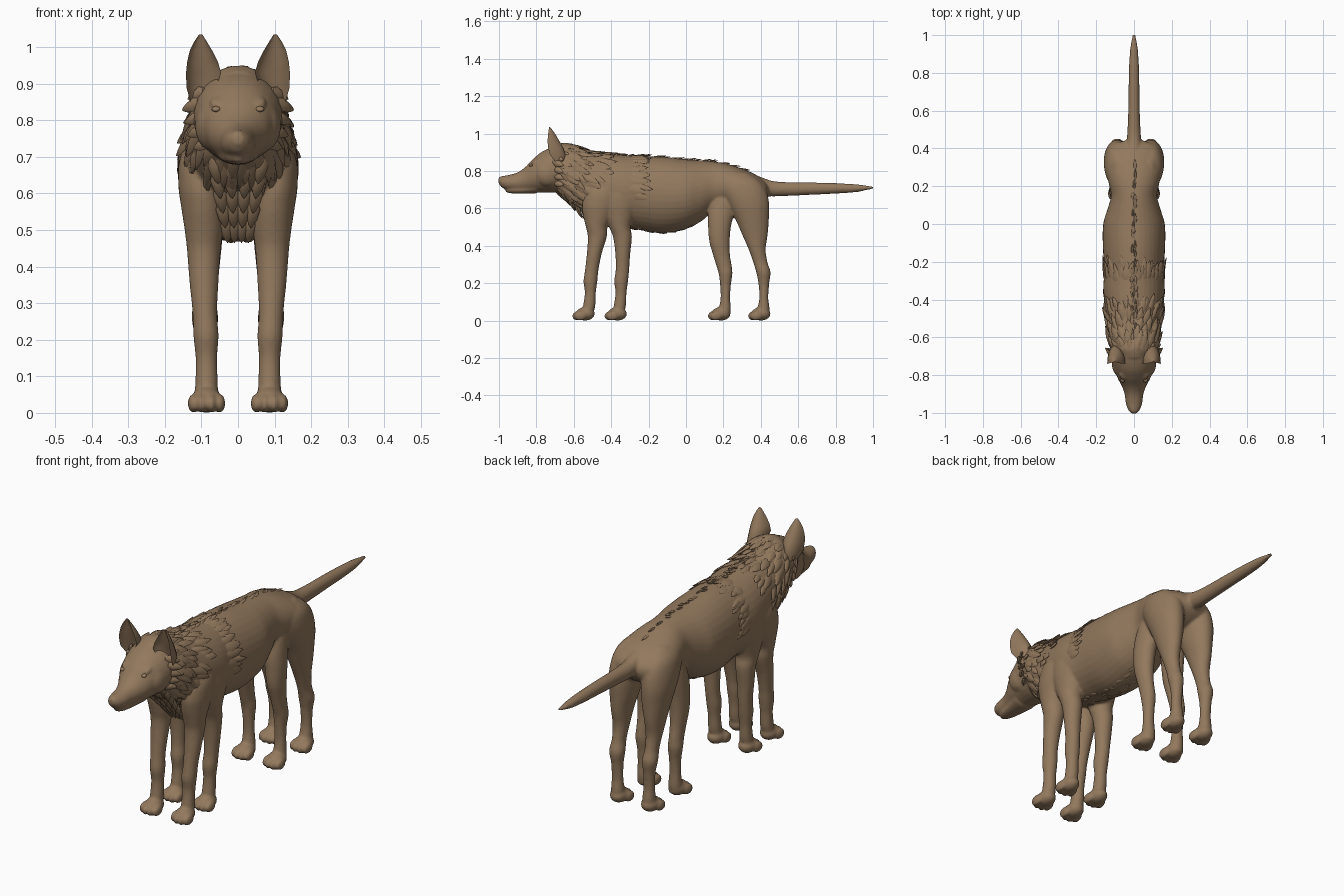
import bpy, bmesh, math, random
from mathutils import Vector, Matrix

random.seed(4)
if "Cube" in bpy.data.objects:
    bpy.data.objects.remove(bpy.data.objects["Cube"])

fur_brown = bpy.data.materials.new("fur brown")
fur_brown.use_nodes = True
fur_brown.diffuse_color = (0.29, 0.19, 0.11, 1)
fur_brown.node_tree.nodes["Principled BSDF"].inputs["Base Color"].default_value = (0.29, 0.19, 0.11, 1)


def finish(name, bm, mirror=False):
    bmesh.ops.recalc_face_normals(bm, faces=bm.faces)
    mesh = bpy.data.meshes.new(name)
    bm.to_mesh(mesh)
    bm.free()
    mesh.materials.append(fur_brown)
    obj = bpy.data.objects.new(name, mesh)
    bpy.context.collection.objects.link(obj)
    bpy.ops.object.select_all(action="DESELECT")
    obj.select_set(True)
    bpy.context.view_layer.objects.active = obj
    bpy.ops.object.shade_smooth_by_angle(angle=math.radians(50))
    if mirror:
        obj.modifiers.new("Mirror", "MIRROR").use_mirror_merge = False
    return obj


def sample(rows, s):
    """Smooth (cardinal spline) interpolation of section rows at position s."""
    i = 0
    while i < len(rows) - 2 and (s - rows[i + 1][0]) * (rows[-1][0] - rows[0][0]) > 0:
        i += 1
    a, b = rows[i], rows[i + 1]
    p, q = rows[max(i - 1, 0)], rows[min(i + 2, len(rows) - 1)]
    h = b[0] - a[0]
    t = min(max((s - a[0]) / h, 0), 1)
    out = []
    for k in range(1, len(a)):
        ma = (b[k] - p[k]) / (b[0] - p[0]) * h
        mb = (q[k] - a[k]) / (q[0] - a[0]) * h
        out.append((2*t**3 - 3*t*t + 1) * a[k] + (t**3 - 2*t*t + t) * ma
                   + (3*t*t - 2*t**3) * b[k] + (t**3 - t*t) * mb)
    return out


def skin(bm, rings):
    """Join rings of points into a capped tube."""
    loops = [[bm.verts.new(p) for p in ring] for ring in rings]
    n = len(loops[0])
    for a, b in zip(loops, loops[1:]):
        for j in range(n):
            bm.faces.new((a[j], a[(j + 1) % n], b[(j + 1) % n], b[j]))
    bm.faces.new(loops[0])
    bm.faces.new(loops[-1])


def loft(bm, rows, axis, steps=5, sides=28):
    """Oval sections; each row is position, x min, x max, then min and max of the third axis."""
    rings = []
    for i in range(len(rows) - 1):
        for k in range(steps + (i == len(rows) - 2)):
            s = rows[i][0] + (rows[i + 1][0] - rows[i][0]) * k / steps
            x0, x1, c0, c1 = sample(rows, s)
            ring = []
            for j in range(sides):
                a = 2 * math.pi * j / sides
                x = (x0 + x1) / 2 + (x1 - x0) / 2 * math.sin(a)
                c = (c0 + c1) / 2 + (c1 - c0) / 2 * math.cos(a)
                ring.append((x, s, c) if axis == "y" else (x, c, s))
            rings.append(ring)
    skin(bm, rings)


def ball(bm, center, size, tilt=0):
    m = Matrix.Translation(center) @ Matrix.Rotation(tilt, 4, "X") @ Matrix.Diagonal((*size, 1))
    bmesh.ops.create_uvsphere(bm, u_segments=16, v_segments=10, radius=1, matrix=m)


def symmetric(rows):
    return [(y, -w, w, z0, z1) for y, w, z0, z1 in rows]


# Paired body parts, built on the left and copied to the right
body = bmesh.new()
ball(body, (.05, -.80, .85), (.028, .03, .012), .5)
ball(body, (.07, -.74, .785), (.048, .07, .07))

# Legs: z, x min, x max, y min, y max
FORE = [(.76, .05, .12, -.47, -.38), (.70, .045, .158, -.53, -.35), (.62, .035, .163, -.555, -.36),
        (.56, .035, .155, -.55, -.39), (.50, .04, .146, -.535, -.42), (.45, .047, .14, -.525, -.423),
        (.36, .053, .133, -.53, -.45), (.27, .057, .124, -.54, -.468), (.21, .053, .122, -.548, -.474),
        (.15, .057, .116, -.541, -.482), (.08, .055, .117, -.55, -.485), (.02, .053, .12, -.56, -.50)]
MID_FORE = [(z, x0, x1, y0 + d, y1 + d) for z, x0, x1, y0, y1 in FORE
            for d in [.164 - .2 * max(0, z - .3)]]
MID_HIND = [(.70, .04, .10, .16, .25), (.64, .03, .118, .135, .26), (.57, .033, .128, .118, .255),
            (.50, .04, .132, .118, .24), (.42, .048, .13, .125, .233), (.35, .055, .124, .145, .235),
            (.29, .058, .122, .163, .245), (.25, .055, .124, .175, .248), (.19, .06, .116, .182, .24),
            (.12, .06, .115, .185, .236), (.06, .055, .118, .175, .24), (.02, .053, .12, .17, .235)]
HIND = [(.79, .05, .10, .24, .33), (.75, .03, .14, .20, .39), (.70, .016, .156, .19, .428),
        (.62, .018, .16, .225, .445), (.54, .028, .15, .265, .443), (.46, .045, .138, .30, .437),
        (.38, .055, .128, .335, .426), (.31, .06, .122, .36, .436), (.26, .054, .127, .375, .452),
        (.20, .06, .117, .387, .445), (.12, .06, .115, .392, .44), (.06, .055, .118, .38, .447),
        (.02, .053, .12, .37, .44)]
for rows, front in ((FORE, -.607), (MID_FORE, -.435), (MID_HIND, .118), (HIND, .333)):
    loft(body, rows, "z")
    # Paw with heel pad and four toes
    ball(body, (.086, front + .068, .036), (.042, .052, .036))
    for k, dx in enumerate((-.036, -.013, .013, .036)):
        back = .012 if k in (0, 3) else 0
        ball(body, (.086 + dx, front + .031 + back, .026), (.0155, .034, .026), .12)
copy = bmesh.ops.duplicate(body, geom=body.verts[:] + body.edges[:] + body.faces[:])["geom"]
bmesh.ops.scale(body, vec=(-1, 1, 1), verts=[g for g in copy if isinstance(g, bmesh.types.BMVert)])

# Torso and neck: y, half width, bottom, top
TORSO = symmetric([
    (-.71, .09, .70, .935), (-.66, .122, .66, .95), (-.60, .132, .615, .935),
    (-.52, .138, .57, .905), (-.44, .153, .53, .895), (-.34, .163, .50, .885),
    (-.25, .157, .485, .88), (-.12, .165, .468, .875), (0, .163, .49, .862),
    (.08, .140, .53, .856), (.15, .122, .585, .85), (.22, .135, .60, .838),
    (.30, .15, .60, .812), (.37, .142, .61, .782), (.42, .108, .64, .745), (.445, .04, .67, .72)])
loft(body, TORSO, "y", 5, 36)

# Head, nose and lower jaw
loft(body, symmetric([
    (-1.003, .014, .735, .762), (-.985, .03, .712, .772), (-.95, .043, .698, .778),
    (-.90, .05, .69, .793), (-.86, .064, .688, .82), (-.82, .085, .686, .862),
    (-.77, .105, .685, .903), (-.70, .122, .685, .932), (-.62, .11, .70, .94)]), "y")
ball(body, (0, -.984, .759), (.02, .018, .014))
loft(body, symmetric([(-.965, .012, .688, .705), (-.94, .03, .681, .715),
                      (-.88, .042, .678, .72), (-.80, .06, .68, .74)]), "y")

# Tail
loft(body, symmetric([
    (.34, .034, .70, .79), (.40, .04, .67, .768), (.46, .037, .664, .747), (.55, .032, .667, .74),
    (.70, .029, .674, .738), (.82, .027, .68, .734), (.92, .021, .688, .728),
    (.97, .014, .699, .721), (1.003, .007, .705, .717)]), "y")

# Fuse everything into one smooth skin
obj = finish("body", body)
fuse = obj.modifiers.new("Fuse", "REMESH")
fuse.mode = "VOXEL"
fuse.voxel_size = .0065
fuse.use_smooth_shade = True
soften = obj.modifiers.new("Soften", "SMOOTH")
soften.factor = .5
soften.iterations = 5

# Eyes
bm = bmesh.new()
ball(bm, (.06, -.828, .831), (.012, .011, .007), .4)
finish("eye", bm, True)

# Ears: hollow crescent sections of z, x min, x max, edge y, depth
bm = bmesh.new()
rings = []
for z, x0, x1, y, d in [(.85, .075, .13, -.70, .05), (.89, .06, .141, -.728, .085),
                        (.93, .046, .142, -.738, .08), (.96, .055, .139, -.74, .064),
                        (.99, .07, .132, -.738, .044), (1.015, .085, .12, -.735, .024),
                        (1.034, .097, .107, -.732, .006)]:
    ring = []
    for j in range(18):
        a = 2 * math.pi * j / 18
        s = math.sin(a)
        ring.append(((x0 + x1) / 2 + (x1 - x0) / 2 * math.cos(a), y + d * (s if s > 0 else -.5 * s), z))
    rings.append(ring)
skin(bm, rings)
finish("ear", bm, True)


# Fur locks that follow the torso surface
def surface(y, a):
    x0, x1, z0, z1 = sample(TORSO, y)
    return Vector((x1 * math.sin(a), y, (z0 + z1) / 2 + (z1 - z0) / 2 * math.cos(a)))


def lock(bm, root, tip, normal, width, thick):
    d = tip - root
    side = d.cross(normal).normalized()
    up = side.cross(d).normalized()
    rings = []
    for t, s in ((0, .55), (.3, 1), (.65, .75), (.88, .35), (1, .03)):
        c = root + d * t
        rings.append([c + side * width * s * math.cos(j * math.pi / 3)
                      + up * thick * s * math.sin(j * math.pi / 3) for j in range(6)])
    skin(bm, rings)


def fur_row(bm, y, start, end, count, length, width, lift, droop=.12, thick=.009):
    for i in range(count):
        a = start + (end - start) * (i + random.uniform(.2, .8)) / count
        yy = y + random.uniform(-.014, .014)
        n = Vector((math.sin(a), 0, math.cos(a)))
        reach = length * random.uniform(.75, 1.25)
        root = surface(yy, a) - n * .006
        tip = surface(yy + reach, a + droop * math.sin(a)) + n * lift * random.uniform(.4, 1.3)
        lock(bm, root, tip, n, width * random.uniform(.8, 1.2), thick)


bm = bmesh.new()
for y, count in ((-.69, 18), (-.65, 20), (-.61, 20), (-.565, 20), (-.52, 18)):
    fur_row(bm, y, -math.pi, math.pi, count, .08, .021, .014, .15)
finish("neck_ruff", bm)

bm = bmesh.new()
fur_row(bm, -.46, -1.1, 1.1, 12, .08, .02, .008)
fur_row(bm, -.30, -1.7, 1.7, 18, .10, .024, .007, .08, .007)
fur_row(bm, -.27, -1.6, 1.6, 18, .08, .016, .009, .08, .007)
finish("shoulder_mantle", bm)

# Low crest along the spine and ragged hair under the ribs
bm = bmesh.new()
for k in range(28):
    fur_row(bm, -.62 + k * .033, -.1, .1, 1 if k > 12 else 2, .05, .009, .01, 0, .006)
for k in range(9):
    fur_row(bm, -.36 + k * .045, math.pi - .3, math.pi + .3, 2, .05, .012, .005, 0, .006)
finish("spine_and_belly_fur", bm)

# Chest bib hanging between the shoulders
bm = bmesh.new()
for z in (.70, .66, .62, .58, .54):
    for k in range(4):
        x = (k - 1.5) * .045 * (z - .36) / .34
        y = -.665 + (.70 - z) * .95
        lock(bm, Vector((x, y, z)), Vector((x * .8, y + .035, z - .075)), Vector((x, -1, 0)), .02, .014)
finish("chest_bib", bm)

# Cheek tufts
bm = bmesh.new()
for z, out in ((.87, .138), (.84, .153), (.805, .146), (.77, .138), (.735, .122)):
    lock(bm, Vector((out - .045, -.71, z + .01)), Vector((out, -.655, z - .012)), Vector((1, -.6, .2)), .02, .012)
finish("cheek_tuft", bm, True)
